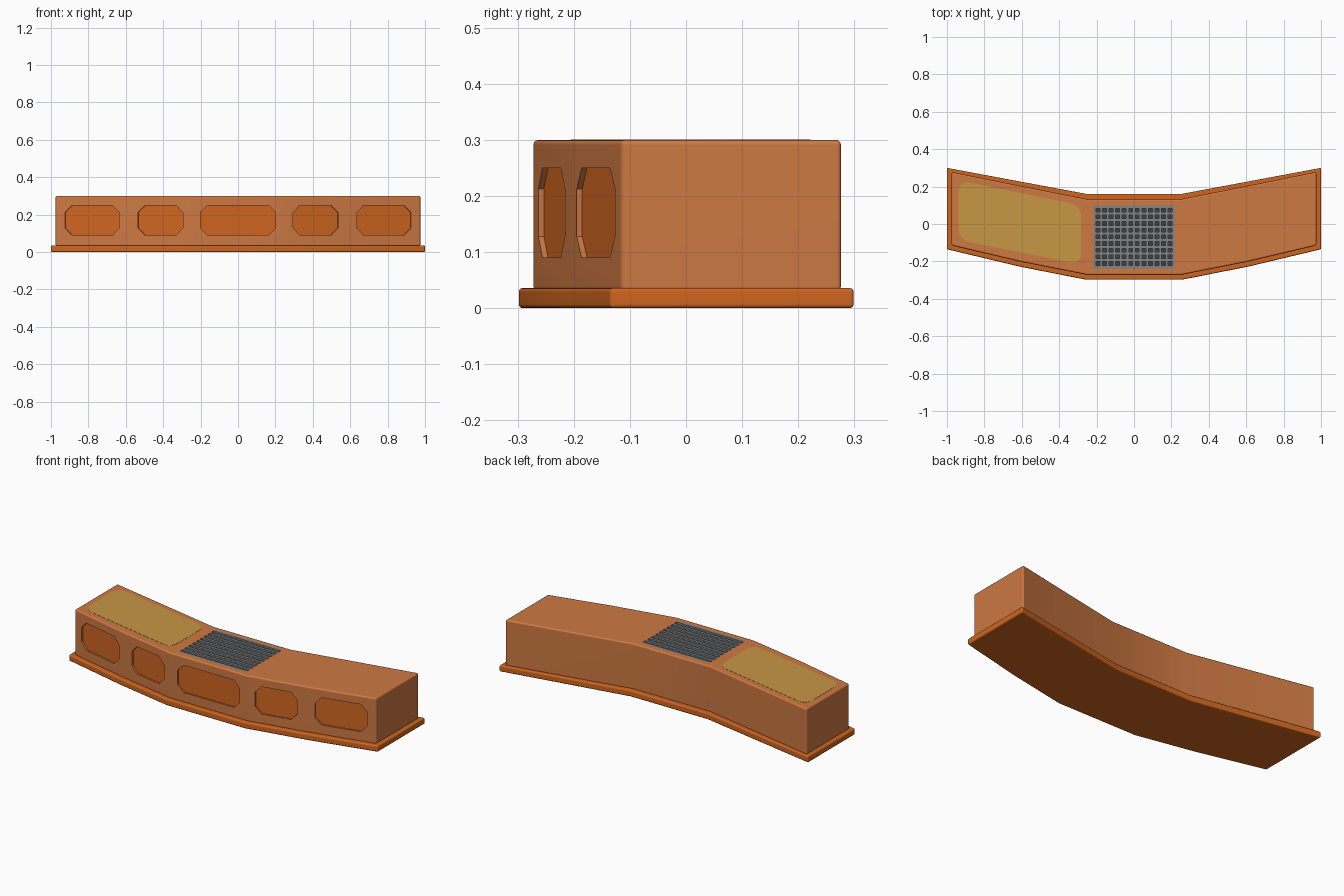
import bpy, bmesh, math
from mathutils import Matrix, Vector

if "Cube" in bpy.data.objects:
    bpy.data.objects.remove(bpy.data.objects["Cube"], do_unlink=True)


def material(name, rgb):
    m = bpy.data.materials.new(name)
    m.use_nodes = True
    m.diffuse_color = (*rgb, 1)
    bsdf = m.node_tree.nodes["Principled BSDF"]
    bsdf.inputs["Base Color"].default_value = (*rgb, 1)
    bsdf.inputs["Roughness"].default_value = 0.6
    return m


BODY = material("light orange", (0.61, 0.19, 0.055))
TRIM = material("deep orange", (0.62, 0.13, 0.014))
PAD = material("mustard", (0.57, 0.31, 0.06))
BARS = material("steel grey", (0.22, 0.23, 0.24))
DARK = material("dark grey", (0.05, 0.05, 0.055))


def prism(name, outline, low, high, mat, matrix=Matrix()):
    """Extrude a 2D outline from low to high along local z."""
    bm = bmesh.new()
    face = bm.faces.new([bm.verts.new((x, y, low)) for x, y in outline])
    top = bmesh.ops.extrude_face_region(bm, geom=[face])["geom"]
    bmesh.ops.translate(bm, vec=(0, 0, high - low),
                        verts=[v for v in top if isinstance(v, bmesh.types.BMVert)])
    bmesh.ops.recalc_face_normals(bm, faces=bm.faces)
    bmesh.ops.transform(bm, matrix=matrix, verts=bm.verts)
    mesh = bpy.data.meshes.new(name)
    bm.to_mesh(mesh)
    bm.free()
    mesh.materials.append(mat)
    obj = bpy.data.objects.new(name, mesh)
    bpy.context.collection.objects.link(obj)
    return obj


def rect(x0, x1, y0, y1):
    return [(x0, y0), (x1, y0), (x1, y1), (x0, y1)]


def mirrored(half):
    return half + [(-x, y) for x, y in reversed(half)]


def select(obj):
    bpy.ops.object.select_all(action="DESELECT")
    obj.select_set(True)
    bpy.context.view_layer.objects.active = obj


def apply_bevel(obj, width):
    select(obj)
    mod = obj.modifiers.new("bevel", "BEVEL")
    mod.width, mod.segments = width, 3
    mod.limit_method, mod.angle_limit = "ANGLE", math.radians(40)
    bpy.ops.object.modifier_apply(modifier=mod.name)


def cut(obj, cutter):
    select(obj)
    mod = obj.modifiers.new("cut", "BOOLEAN")
    mod.operation, mod.solver, mod.object = "DIFFERENCE", "EXACT", cutter
    bpy.ops.object.modifier_apply(modifier=mod.name)
    bpy.data.objects.remove(cutter, do_unlink=True)


# Bent base plinth and main body
base = prism("base_plinth", mirrored([(0.255, -0.298), (0.61, -0.228), (1, -0.135),
                                      (1, 0.3), (0.25, 0.16)]), 0, 0.036, TRIM)
apply_bevel(base, 0.007)
front = [(0.25, -0.272), (0.6, -0.203), (0.975, -0.115)]
body = prism("body", mirrored(front + [(0.975, 0.278), (0.248, 0.132)]), 0.03, 0.3, BODY)
apply_bevel(body, 0.009)

# Chamfered recesses along the front, each with a coloured back plate
DEPTH, MID_Z, HALF_Z, CHAMFER = 0.011, 0.17, 0.08, 0.038


def recess(name, p, q, x0, x1):
    """Cut an octagonal recess into the wall p-q between x0 and x1."""
    p, q = Vector(p), Vector(q)
    u = (q - p).normalized()
    mid = p + u * (((x0 + x1) / 2 - p.x) / u.x)
    hw = (x1 - x0) / 2 / u.x
    a, b = hw - CHAMFER, HALF_Z - CHAMFER
    octagon = [(-a, -HALF_Z), (a, -HALF_Z), (hw, -b), (hw, b),
               (a, HALF_Z), (-a, HALF_Z), (-hw, b), (-hw, -b)]
    # local x runs along the wall, local y is up, local z points outward
    frame = Matrix(((u.x, 0, u.y, mid.x), (u.y, 0, -u.x, mid.y),
                    (0, 1, 0, MID_Z), (0, 0, 0, 1)))
    cut(body, prism("cutter", octagon, -DEPTH, 0.05, BODY, frame))
    prism(name, octagon, -DEPTH - 0.002, -DEPTH + 0.001, TRIM, frame)


recess("recess_panel_center", (-front[0][0], front[0][1]), front[0], -0.2, 0.2)
spans = [(0.295, 0.535), (0.635, 0.925)]
for i, (x0, x1) in enumerate(spans):
    p, q = front[i], front[i + 1]
    recess(f"recess_panel_left_{i + 1}", p, q, x0, x1)
    recess(f"recess_panel_right_{i + 1}", (-q[0], q[1]), (-p[0], p[1]), -x1, -x0)

# Pocket for the top grille
GX, GY0, GY1 = 0.217, -0.237, 0.1
cut(body, prism("cutter", rect(-GX, GX, GY0, GY1), 0.275, 0.4, BODY))
prism("grille_floor", rect(-GX, GX, GY0, GY1), 0.274, 0.278, DARK)


def bar_row(name, count, start, end, width, make, low, high):
    step = (end - start - width) / (count - 1)
    for i in range(count):
        s = start + i * step
        prism(f"{name}_{i + 1}", make(s, s + width), low, high, BARS)


bar_row("grille_long_bar", 10, GY0, GY1, 0.016,
        lambda a, b: rect(-GX, GX, a, b), 0.286, 0.3)
bar_row("grille_cross_bar", 13, -GX, GX, 0.014,
        lambda a, b: rect(a, b, GY0, GY1), 0.28, 0.292)


# Rounded pad on the right wing
def rounded(corners, radius, steps=6):
    points = []
    for i, c in enumerate(corners):
        c = Vector(c)
        a = c + (Vector(corners[i - 1]) - c).normalized() * radius
        b = c + (Vector(corners[(i + 1) % len(corners)]) - c).normalized() * radius
        for k in range(steps + 1):
            t = k / steps
            points.append(tuple(a * (1 - t) ** 2 + c * 2 * t * (1 - t) + b * t * t))
    return points


prism("top_pad", rounded([(-0.938, -0.085), (-0.283, -0.217), (-0.283, 0.1),
                          (-0.938, 0.233)], 0.065), 0.298, 0.301, PAD)

# Smooth the bevels while keeping hard edges
for obj in (base, body):
    select(obj)
    bpy.ops.object.shade_smooth_by_angle(angle=math.radians(40))
    mod = obj.modifiers.new("weighted_normals", "WEIGHTED_NORMAL")
    mod.keep_sharp = True
